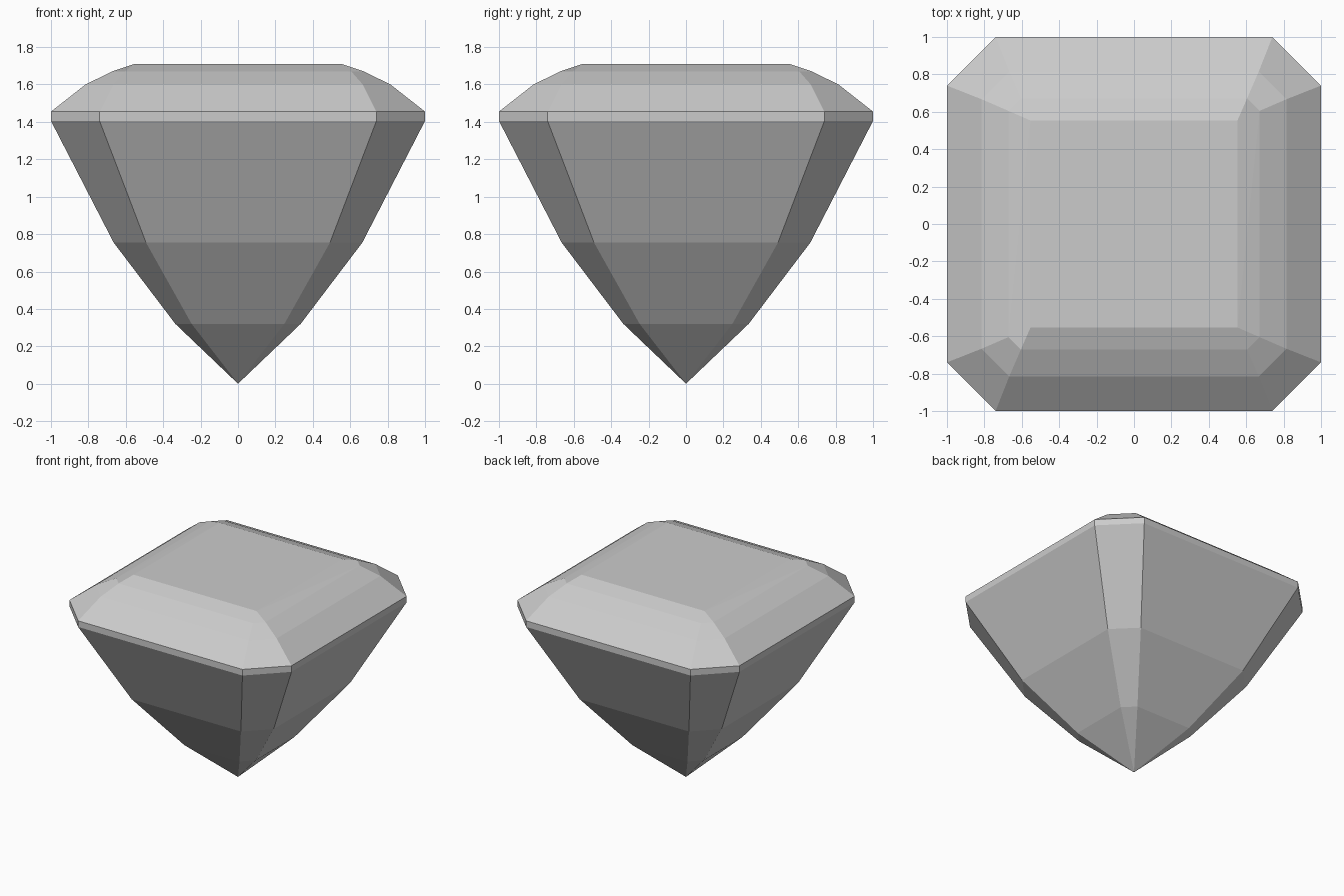
import bpy
import bmesh

cube = bpy.data.objects.get("Cube")
if cube:
    bpy.data.objects.remove(cube, do_unlink=True)

# Gem colour
grey = bpy.data.materials.new("pale_grey")
grey.use_nodes = True
colour = (0.6, 0.6, 0.6, 1)
grey.diffuse_color = colour
grey.node_tree.nodes["Principled BSDF"].inputs["Base Color"].default_value = colour

# Step-cut tiers: half width, half length of each long edge, height
tiers = [
    (0.335, 0.248, 0.32),
    (0.665, 0.492, 0.755),
    (1.0, 0.74, 1.405),
    (1.0, 0.74, 1.455),
    (0.815, 0.667, 1.6),
    (0.672, 0.605, 1.67),
    (0.553, 0.553, 1.71),
]


def ring(bm, w, a, z):
    """Square outline with clipped corners; the corners close up when a equals w."""
    verts = []
    x, y, dx, dy = w, a, 1, 0
    for _ in range(4):
        first = bm.verts.new((w * dx + a * dy, w * dy - a * dx, z))
        second = first if a == w else bm.verts.new((w * dx - a * dy, w * dy + a * dx, z))
        verts += [first, second]
        dx, dy = -dy, dx
    return verts


def add_face(bm, corners):
    unique = list(dict.fromkeys(corners))
    if len(unique) > 2:
        bm.faces.new(unique)


# Cut gem: pavilion, girdle, crown and table
bm = bmesh.new()
tip = bm.verts.new((0, 0, 0))
rings = [ring(bm, *tier) for tier in tiers]
lower = [tip] * 8
for upper in rings:
    for i in range(8):
        j = (i + 1) % 8
        add_face(bm, (lower[i], lower[j], upper[j], upper[i]))
    lower = upper
add_face(bm, lower)
bmesh.ops.recalc_face_normals(bm, faces=bm.faces)

mesh = bpy.data.meshes.new("cut_gem")
bm.to_mesh(mesh)
bm.free()
mesh.materials.append(grey)
gem = bpy.data.objects.new("cut_gem", mesh)
bpy.context.collection.objects.link(gem)
